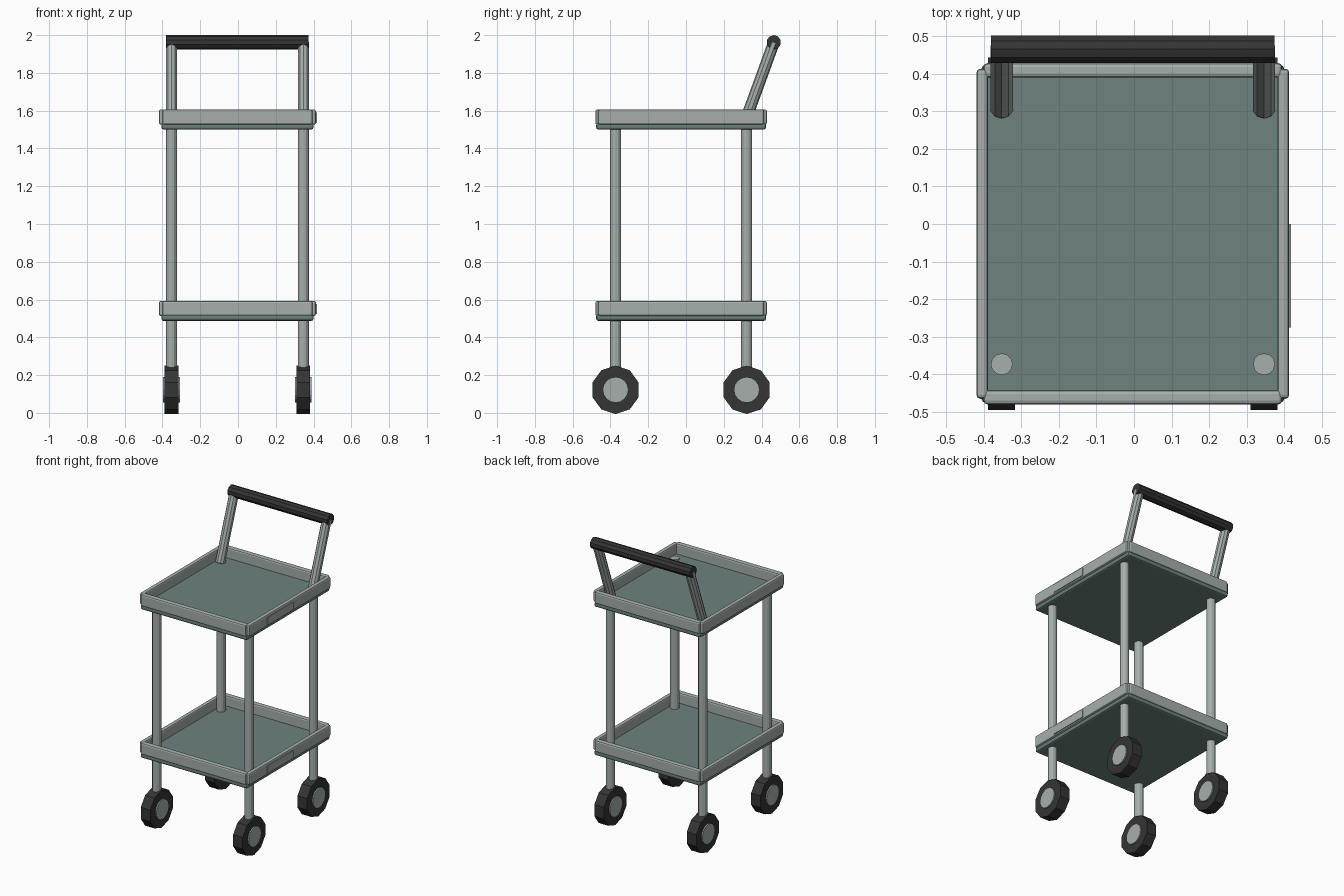
import bpy
from mathutils import Vector

if "Cube" in bpy.data.objects:
    bpy.data.objects.remove(bpy.data.objects["Cube"])


def material(name, rgb):
    mat = bpy.data.materials.new(name)
    mat.use_nodes = True
    color = (*rgb, 1)
    mat.diffuse_color = color
    mat.node_tree.nodes["Principled BSDF"].inputs["Base Color"].default_value = color
    return mat


METAL = material("pale grey metal", (0.38, 0.43, 0.41))
PANEL = material("grey green panel", (0.155, 0.225, 0.21))
RUBBER = material("black rubber", (0.035, 0.035, 0.035))

CX, CY = -0.003, -0.026      # centre of the trays
POST_X, POST_Y = 0.349, 0.347


def box(name, lo, hi, mat, bevel=0.0, segments=2):
    lo, hi = Vector(lo), Vector(hi)
    bpy.ops.mesh.primitive_cube_add(size=1, location=(lo + hi) / 2)
    obj = bpy.context.object
    obj.name = name
    obj.scale = hi - lo
    bpy.ops.object.transform_apply(location=False, rotation=False, scale=True)
    obj.data.materials.append(mat)
    if bevel:
        mod = obj.modifiers.new("soft edges", "BEVEL")
        mod.width = bevel
        mod.segments = segments
    return obj


def rod(name, start, end, radius, mat, sides=10, spin=0.0):
    start, end = Vector(start), Vector(end)
    axis = end - start
    bpy.ops.mesh.primitive_cylinder_add(vertices=sides, radius=radius, depth=axis.length,
                                        location=(start + end) / 2)
    obj = bpy.context.object
    obj.name = name
    obj.rotation_euler = axis.to_track_quat("Z", "Y").to_euler()
    obj.data.materials.append(mat)
    return obj


def tray(label, z):
    # Floor panel
    box(label + "_floor", (CX - 0.403, CY - 0.45, z), (CX + 0.403, CY + 0.45, z + 0.035),
        PANEL, 0.012)
    low, top = z + 0.026, z + 0.106
    # Raised rim
    for side, s in (("right", -1), ("left", 1)):
        xs = sorted((CX + s * 0.385, CX + s * 0.416))
        box(f"{label}_{side}_rail", (xs[0], CY - 0.439, low), (xs[1], CY + 0.439, top),
            METAL, 0.01)
    for side, s in (("front", -1), ("back", 1)):
        ys = sorted((CY + s * 0.416, CY + s * 0.454))
        box(f"{label}_{side}_rail", (CX - 0.397, ys[0], low), (CX + 0.397, ys[1], top),
            METAL, 0.01)
    # Thin plate on the left rail
    box(label + "_side_plate", (CX + 0.413, -0.275, z + 0.036),
        (CX + 0.421, 0, z + 0.09), METAL)


tray("lower_tray", 0.487)
tray("upper_tray", 1.5)

# Posts and wheels
for side, sx in (("right", -1), ("left", 1)):
    for end, sy in (("front", -1), ("back", 1)):
        x, y = CX + sx * POST_X, CY + sy * POST_Y
        tag = f"{end}_{side}"
        rod(tag + "_post", (x, y, 0.14), (x, y, 1.545), 0.029, METAL, 12)
        z = 0.122
        rod(tag + "_tire", (x - 0.036, y, z), (x + 0.036, y, z), 0.128, RUBBER)
        rod(tag + "_hub", (x - 0.044, y, z), (x + 0.044, y, z), 0.068, METAL, 16)

    # Slanted handle arm
    x = CX + sx * POST_X
    rod(side + "_handle_arm", (x, 0.31, 1.535), (x, 0.465, 1.96), 0.031, METAL)

# Push handle
rod("handle_grip", (CX - 0.377, 0.465, 1.962), (CX + 0.377, 0.465, 1.962), 0.038, RUBBER)
